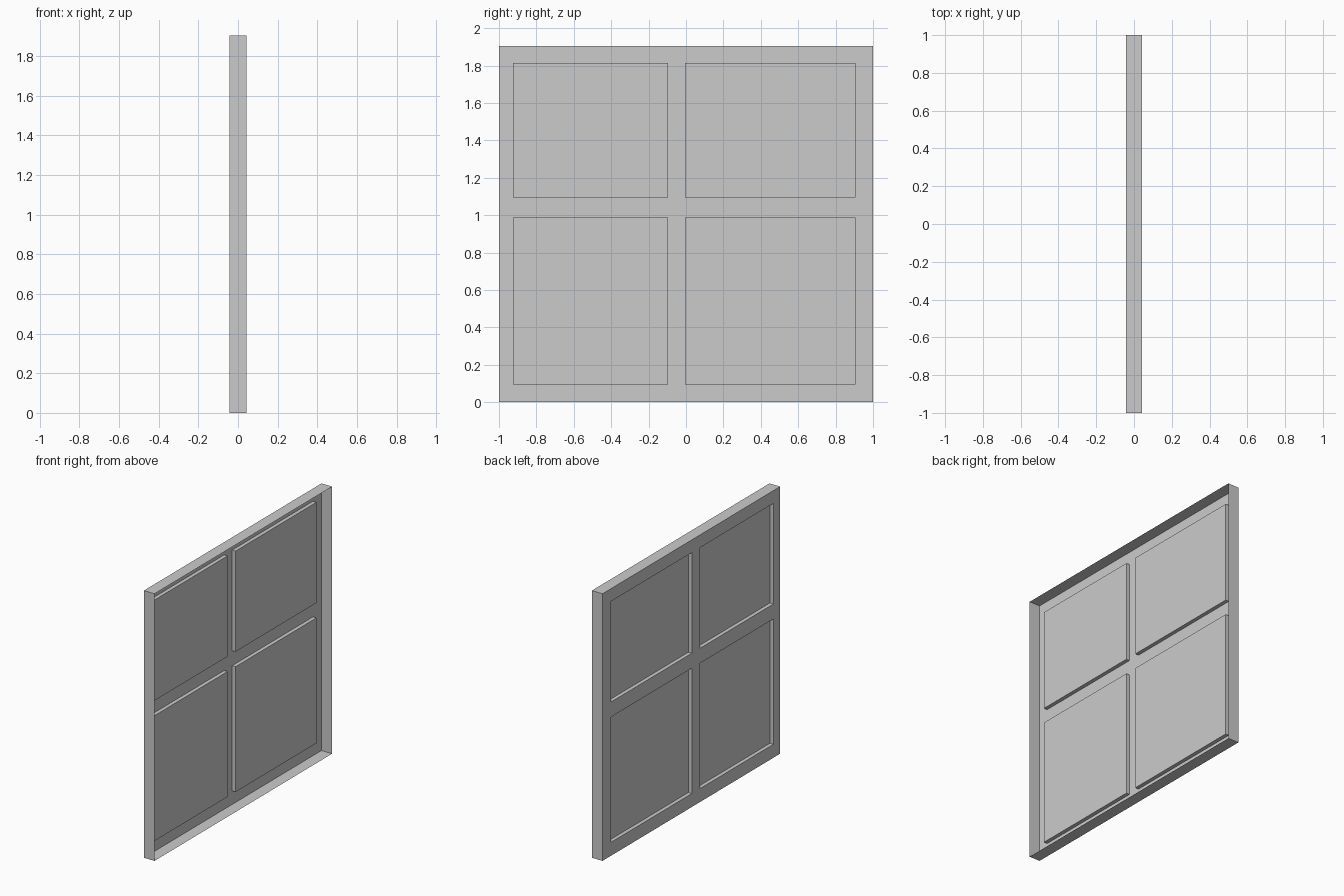
import bpy, bmesh

if "Cube" in bpy.data.objects:
    bpy.data.objects.remove(bpy.data.objects["Cube"])

HALF = 0.042      # half the frame depth
RECESS = 0.027    # how far the panes sit behind the frame face
YS = [-1.0, -0.924, -0.095, -0.005, 0.905, 1.0]
ZS = [0.0, 0.096, 0.989, 1.096, 1.813, 1.904]

bm = bmesh.new()

# Frame face: a grid sheet on the -x side
verts = [[bm.verts.new((-HALF, y, z)) for z in ZS] for y in YS]
panes = []
for i in range(5):
    for j in range(5):
        face = bm.faces.new((verts[i][j], verts[i][j + 1],
                             verts[i + 1][j + 1], verts[i + 1][j]))
        if i in (1, 3) and j in (1, 3):
            panes.append(face)

# Outer walls: sheet border pulled to +x, left open at the back
border = [e for e in bm.edges if e.is_boundary]
res = bmesh.ops.extrude_edge_only(bm, edges=border)
rim = [g for g in res["geom"] if isinstance(g, bmesh.types.BMVert)]
bmesh.ops.translate(bm, verts=rim, vec=(2 * HALF, 0, 0))

# Recessed panes with their reveals
res = bmesh.ops.extrude_discrete_faces(bm, faces=panes)
for face in res["faces"]:
    bmesh.ops.translate(bm, verts=list(face.verts), vec=(RECESS, 0, 0))

# Outward normals
bmesh.ops.recalc_face_normals(bm, faces=bm.faces[:])
bm.normal_update()
sheet = next(f for f in bm.faces if all(abs(v.co.x + HALF) < 1e-5 for v in f.verts))
if sheet.normal.x > 0:
    bmesh.ops.reverse_faces(bm, faces=bm.faces[:])

mesh = bpy.data.meshes.new("window_panel")
bm.to_mesh(mesh)
bm.free()
bpy.context.collection.objects.link(bpy.data.objects.new("window_panel", mesh))
